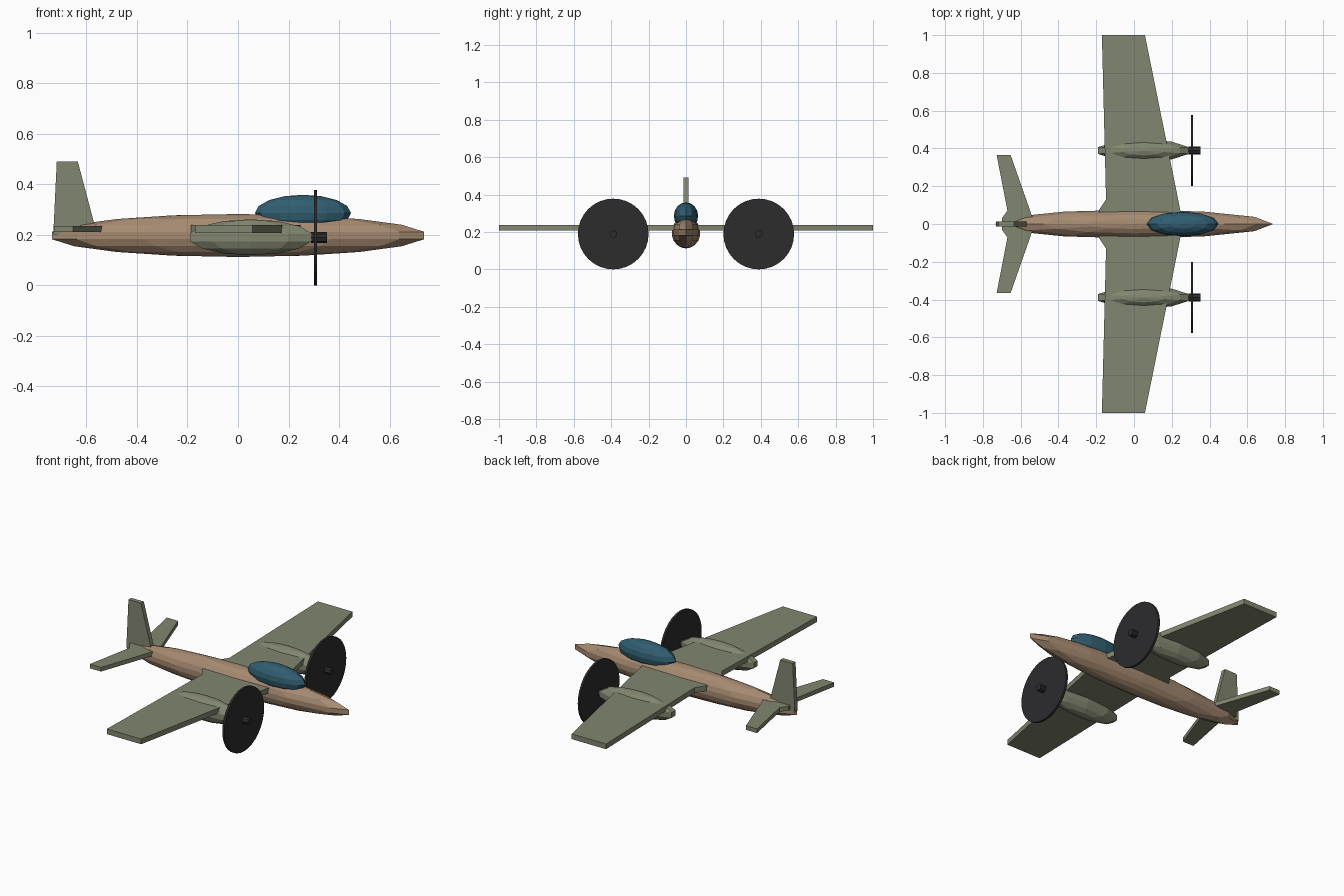
import bpy, bmesh
from math import pi
from mathutils import Matrix, Vector

if "Cube" in bpy.data.objects:
    bpy.data.objects.remove(bpy.data.objects["Cube"])


def material(name, rgb):
    m = bpy.data.materials.new(name)
    m.diffuse_color = (*rgb, 1)
    m.use_nodes = True
    m.node_tree.nodes["Principled BSDF"].inputs["Base Color"].default_value = m.diffuse_color
    return m


TAN = material("tan_paint", (0.38, 0.255, 0.165))
GREEN = material("green_paint", (0.22, 0.24, 0.16))
GLASS = material("blue_glass", (0.03, 0.11, 0.165))
DARK = material("dark_metal", (0.025, 0.025, 0.027))


def finish(bm, name, mat):
    bmesh.ops.recalc_face_normals(bm, faces=bm.faces)
    mesh = bpy.data.meshes.new(name)
    bm.to_mesh(mesh)
    bm.free()
    mesh.materials.append(mat)
    ob = bpy.data.objects.new(name, mesh)
    bpy.context.collection.objects.link(ob)
    return ob


def ellipsoid(name, centre, radii, segments, rings, mat):
    bm = bmesh.new()
    m = Matrix.Translation(centre) @ Matrix.Diagonal((*radii, 1))
    bmesh.ops.create_uvsphere(bm, u_segments=segments, v_segments=rings,
                              radius=1, matrix=m)
    return finish(bm, name, mat)


def x_cylinder(name, centre, radius, length, segments, mat):
    bm = bmesh.new()
    m = Matrix.Translation(centre) @ Matrix.Rotation(pi / 2, 4, 'Y')
    bmesh.ops.create_cone(bm, cap_ends=True, segments=segments, radius1=radius,
                          radius2=radius, depth=length, matrix=m)
    return finish(bm, name, mat)


def plate(name, points, thickness, mat):
    """Flat outline extruded along the thickness vector."""
    bm = bmesh.new()
    face = bm.faces.new([bm.verts.new(p) for p in points])
    ext = bmesh.ops.extrude_face_region(bm, geom=[face])
    verts = [v for v in ext["geom"] if isinstance(v, bmesh.types.BMVert)]
    bmesh.ops.translate(bm, verts=verts, vec=Vector(thickness))
    return finish(bm, name, mat)


def full_span(half, z):
    """Mirror a half outline (root to tip to root) across y = 0."""
    return [(x, y, z) for x, y in half] + \
           [(x, -y, z) for x, y in reversed(half) if y > 0]


# fuselage and canopy
ellipsoid("fuselage", (0, 0, 0.197), (0.748, 0.077, 0.085), 12, 9, TAN)
ellipsoid("canopy", (0.257, 0, 0.286), (0.19, 0.065, 0.072), 12, 8, GLASS)

# wing and tailplane, both with a swept-back root at the trailing edge
wing = [(0.26, 0), (0.058, 1), (-0.17, 1), (-0.148, 0.13), (-0.185, 0.075), (-0.185, 0)]
plate("wing", full_span(wing, 0.207), (0, 0, 0.031), GREEN)
tail = [(-0.525, 0), (-0.653, 0.365), (-0.727, 0.365), (-0.67, 0.07), (-0.70, 0.03), (-0.70, 0)]
plate("tailplane", full_span(tail, 0.21), (0, 0, 0.025), GREEN)

# upright fin
fin = [(-0.557, 0.2), (-0.634, 0.49), (-0.717, 0.49), (-0.731, 0.2)]
plate("fin", [(x, -0.0135, z) for x, z in fin], (0, 0.027, 0), GREEN)

# engines on both sides
for side, y in (("left", 0.389), ("right", -0.389)):
    ellipsoid(side + "_nacelle", (0.05, y, 0.19), (0.259, 0.06, 0.071), 10, 7, GREEN)
    x_cylinder(side + "_propeller_disc", (0.307, y, 0.189), 0.189, 0.013, 32, DARK)
    x_cylinder(side + "_hub", (0.32, y, 0.189), 0.021, 0.064, 8, DARK)
